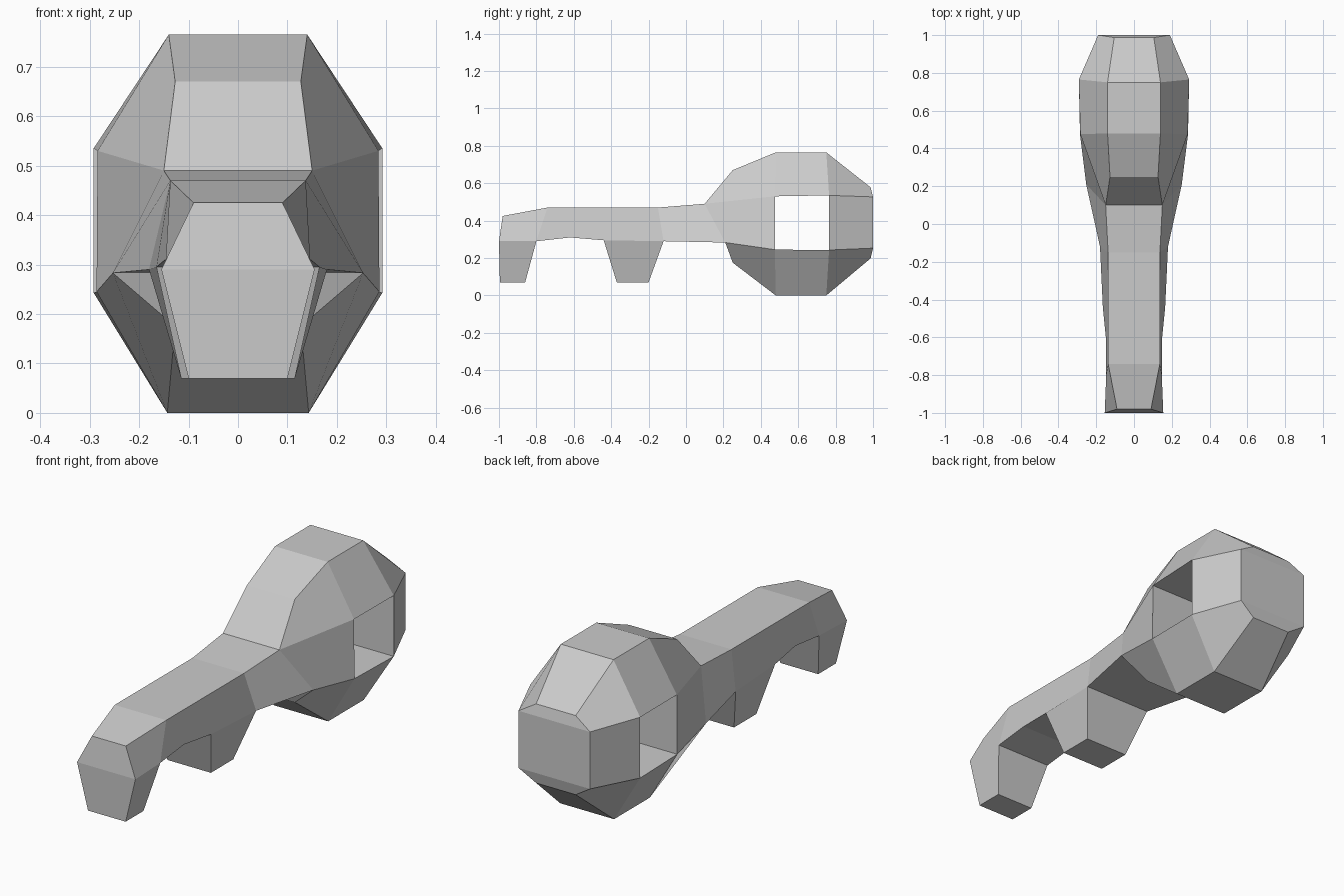
import bpy
import bmesh

cube = bpy.data.objects.get("Cube")
if cube:
    bpy.data.objects.remove(cube)

# Half-section points of the key: name -> (half width, y, z)
points = {
    # upper ridge, from the tip to the back of the bow
    "tip_top": (.09, -.98, .425), "shaft_front": (.137, -.74, .47),
    "shaft_back": (.137, -.15, .47), "neck": (.15, .10, .49),
    "bow_rise": (.127, .25, .67), "bow_top_a": (.14, .48, .765),
    "bow_top_b": (.14, .75, .765), "bow_top_c": (.105, .987, .578),
    # back end and lower ridge of the bow
    "end_top": (.19, 1, .527), "end_low": (.19, 1, .253),
    "bow_low_c": (.105, .987, .198), "bow_low_b": (.143, .75, 0),
    "bow_low_a": (.143, .48, 0), "bow_drop": (.127, .25, .175),
    # underside of the shaft with its two teeth
    "neck_low": (.253, .21, .283), "rear_tooth_b": (.18, -.12, .29),
    "rear_foot_b": (.115, -.20, .07), "rear_foot_a": (.115, -.37, .07),
    "rear_tooth_a": (.165, -.44, .295), "gap": (.147, -.62, .31),
    "tip_tooth_b": (.147, -.80, .29), "tip_foot_b": (.10, -.86, .07),
    "tip_foot_a": (.10, -.995, .07), "tip_tooth_a": (.155, -1, .29),
}
outline = list(points)

# Corners of the opening through the bow
hole = {
    "hole_a_top": (.284, .475, .53), "hole_b_top": (.292, .765, .535),
    "hole_b_low": (.292, .765, .243), "hole_a_low": (.286, .475, .245),
}
points.update(hole)

# Faces on one flank, mirrored to the other
flank = [
    "tip_top shaft_front tip_tooth_b tip_tooth_a",
    "shaft_front shaft_back rear_tooth_b rear_tooth_a gap tip_tooth_b",
    "shaft_back neck neck_low rear_tooth_b",
    "tip_tooth_a tip_tooth_b tip_foot_b tip_foot_a",
    "rear_tooth_a rear_tooth_b rear_foot_b rear_foot_a",
    "neck hole_a_top hole_a_low neck_low",
    "neck bow_rise bow_top_a hole_a_top",
    "bow_top_a bow_top_b hole_b_top hole_a_top",
    "bow_top_b bow_top_c end_top hole_b_top",
    "hole_b_top end_top end_low hole_b_low",
    "hole_b_low end_low bow_low_c bow_low_b",
    "hole_a_low hole_b_low bow_low_b bow_low_a",
    "neck_low hole_a_low bow_low_a bow_drop",
]

bm = bmesh.new()
left = {n: bm.verts.new(p) for n, p in points.items()}
right = {n: bm.verts.new((-p[0], p[1], p[2])) for n, p in points.items()}


def bridge(names):
    """Span a closed loop of points from one side to the other."""
    for a, b in zip(names, names[1:] + names[:1]):
        bm.faces.new((left[a], left[b], right[b], right[a]))


bridge(outline)
bridge(list(hole))
for face in flank:
    for side in (left, right):
        bm.faces.new([side[n] for n in face.split()])
bmesh.ops.recalc_face_normals(bm, faces=bm.faces)

mesh = bpy.data.meshes.new("key")
bm.to_mesh(mesh)
bm.free()

# Plain grey metal
metal = bpy.data.materials.new("grey_metal")
metal.use_nodes = True
grey = (.6, .6, .6, 1)
metal.diffuse_color = grey
metal.node_tree.nodes["Principled BSDF"].inputs["Base Color"].default_value = grey
mesh.materials.append(metal)

key = bpy.data.objects.new("key", mesh)
bpy.context.collection.objects.link(key)
